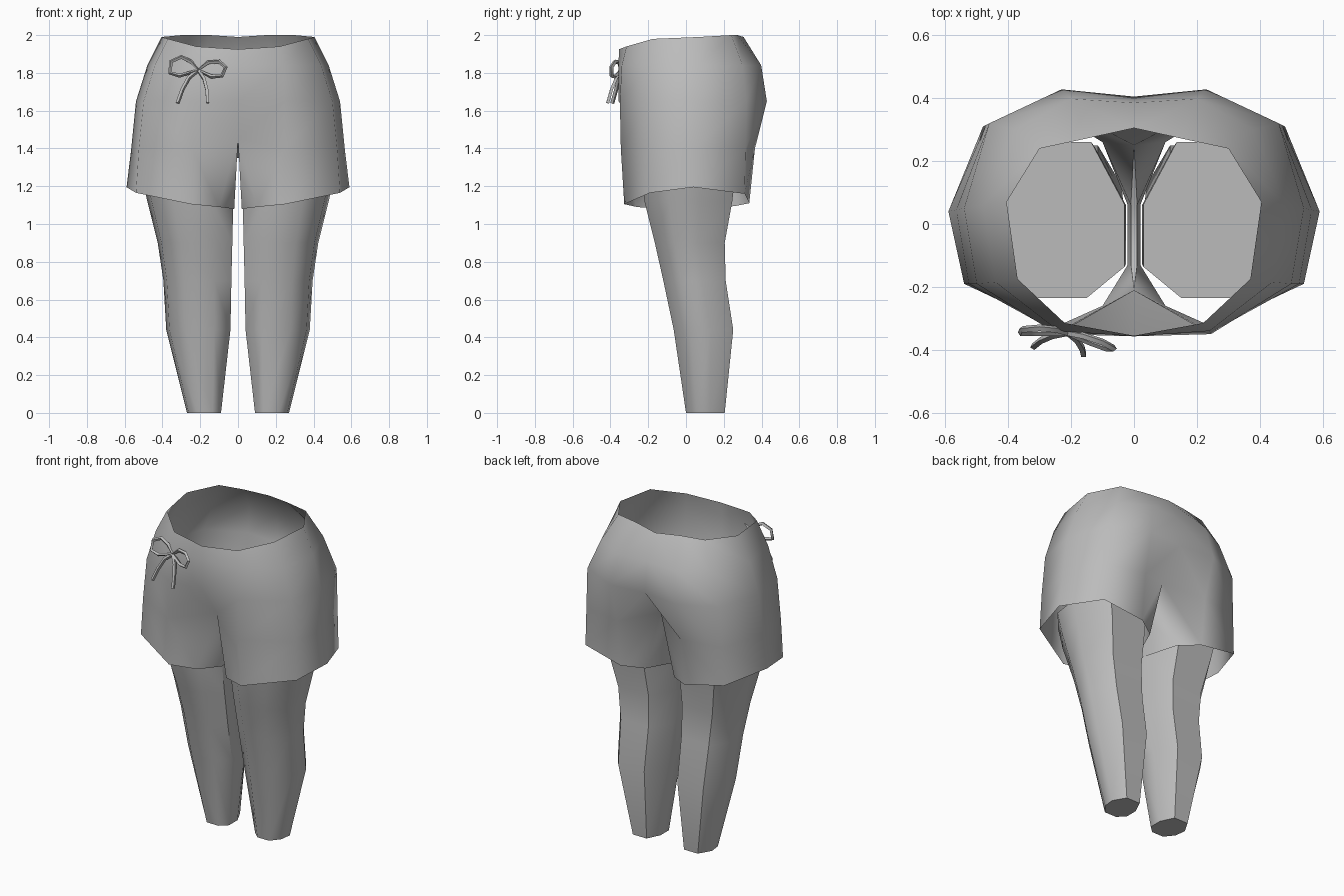
import bpy, bmesh
from mathutils import Vector

old = bpy.data.objects.get("Cube")
if old:
    bpy.data.objects.remove(old)

grey = bpy.data.materials.new("plain_grey")
grey.use_nodes = True
GREY = (0.5, 0.5, 0.5, 1)
grey.diffuse_color = GREY
grey.node_tree.nodes["Principled BSDF"].inputs["Base Color"].default_value = GREY


def activate(ob):
    bpy.ops.object.select_all(action='DESELECT')
    ob.select_set(True)
    bpy.context.view_layer.objects.active = ob


def finish(name, bm, angle):
    bmesh.ops.remove_doubles(bm, verts=bm.verts, dist=0.0005)
    bmesh.ops.recalc_face_normals(bm, faces=bm.faces)
    me = bpy.data.meshes.new(name)
    bm.to_mesh(me)
    bm.free()
    me.materials.append(grey)
    ob = bpy.data.objects.new(name, me)
    bpy.context.collection.objects.link(ob)
    activate(ob)
    bpy.ops.object.shade_smooth_by_angle(angle=angle)
    return ob


def bridge(bm, a, b, closed):
    n = len(a)
    for i in range(n if closed else n - 1):
        j = (i + 1) % n
        bm.faces.new((a[i], a[j], b[j], b[i]))


# Shorts: half rings from back centre round the side to front centre
bm = bmesh.new()
waist_z = (1.99, 2.0, 2.0, 1.99, 1.98, 1.94, 1.925)
waist = [(0, .305), (.15, .272), (.30, .24), (.405, .07), (.37, -.175), (.22, -.315), (0, -.355)]
upper_hip = [(0, .385), (.2, .398), (.38, .30), (.48, .06), (.44, -.185), (.24, -.34), (0, -.357)]
hip = [(0, .405), (.23, .428), (.46, .32), (.54, .05), (.5, -.19), (.245, -.35), (0, -.357)]
thigh = [(0, .25), (.22, .365), (.47, .315), (.565, .045), (.525, -.19), (.245, -.345), (0, -.21)]
hem = [(.10, .26), (.22, .335), (.48, .31), (.59, .04), (.54, -.19), (.25, -.327), (.10, -.26)]
hem_z = (1.095, 1.11, 1.16, 1.195, 1.165, 1.105, 1.09)


def ring(pts, zs):
    return [bm.verts.new((x, y, z)) for (x, y), z in zip(pts, zs)]


rows = [ring(waist, waist_z), ring(upper_hip, [1.84] * 7), ring(hip, [1.65] * 7),
        ring(thigh, (1.47, 1.40, 1.40, 1.40, 1.40, 1.40, 1.45))]
for a, b in zip(rows, rows[1:]):
    bridge(bm, a, b, False)
# Crotch strip and leg opening
inner = ring([(.01, -.13), (.01, .06)], (1.35, 1.35))
mid = ring([(0, -.13), (0, .06)], (1.35, 1.35))
hem_ring = ring(hem, hem_z) + ring([(.02, -.13), (.02, .06)], (1.08, 1.08))
bridge(bm, rows[3] + inner, hem_ring, True)
bm.faces.new((inner[0], inner[1], mid[1], mid[0]))
bm.faces.new((rows[3][0], mid[1], inner[1]))
bm.faces.new((rows[3][6], inner[0], mid[0]))
# Mirror the half across the centre
dup = bmesh.ops.duplicate(bm, geom=bm.verts[:] + bm.edges[:] + bm.faces[:])["geom"]
for v in dup:
    if isinstance(v, bmesh.types.BMVert):
        v.co.x = -v.co.x
finish("shorts", bm, 1.1)

# Legs: eight-sided tubes described by height and extents
outline = [(0, .2), (0, .6), (.22, 1), (.75, 1), (1, .62), (.95, .28), (.7, 0), (.25, 0)]
levels = [(1.25, .03, .51, -.235, .26), (1.12, .025, .48, -.22, .245), (.9, .03, .425, -.165, .205),
          (.7, .035, .395, -.12, .21), (.44, .04, .38, -.065, .25), (0, .09, .27, 0, .205)]
for side, name in ((1, "left_leg"), (-1, "right_leg")):
    bm = bmesh.new()
    tube = [[bm.verts.new((side * (x0 + u * (x1 - x0)), y0 + v * (y1 - y0), z)) for u, v in outline]
            for z, x0, x1, y0, y1 in levels]
    for a, b in zip(tube, tube[1:]):
        bridge(bm, a, b, True)
    bm.faces.new(tube[0])
    bm.faces.new(tube[-1])
    finish(name, bm, 0.9)


# Bow: thin cords for two loops and two tails
def cord(name, pts, closed):
    cu = bpy.data.curves.new(name, 'CURVE')
    cu.dimensions = '3D'
    cu.bevel_depth = 0.011
    cu.bevel_resolution = 0
    cu.use_fill_caps = True
    sp = cu.splines.new('POLY')
    sp.points.add(len(pts) - 1)
    for p, co in zip(sp.points, pts):
        p.co = (*co, 1)
    sp.use_cyclic_u = closed
    cu.materials.append(grey)
    ob = bpy.data.objects.new(name, cu)
    bpy.context.collection.objects.link(ob)
    activate(ob)
    bpy.ops.object.convert(target='MESH')
    bpy.ops.object.shade_smooth_by_angle(angle=0.9)


knot = (-.21, -.345, 1.815)
cord("bow_right_loop", [knot, (-.25, -.335, 1.86), (-.30, -.33, 1.885), (-.355, -.335, 1.86),
                        (-.36, -.345, 1.80), (-.31, -.345, 1.785)], True)
cord("bow_left_loop", [knot, (-.16, -.355, 1.855), (-.10, -.375, 1.86), (-.065, -.395, 1.83),
                       (-.085, -.395, 1.785), (-.14, -.375, 1.78)], True)
cord("bow_right_tail", [knot, (-.26, -.355, 1.775), (-.295, -.37, 1.71), (-.32, -.39, 1.64)], False)
cord("bow_left_tail", [knot, (-.18, -.37, 1.77), (-.165, -.395, 1.71), (-.16, -.415, 1.64)], False)
